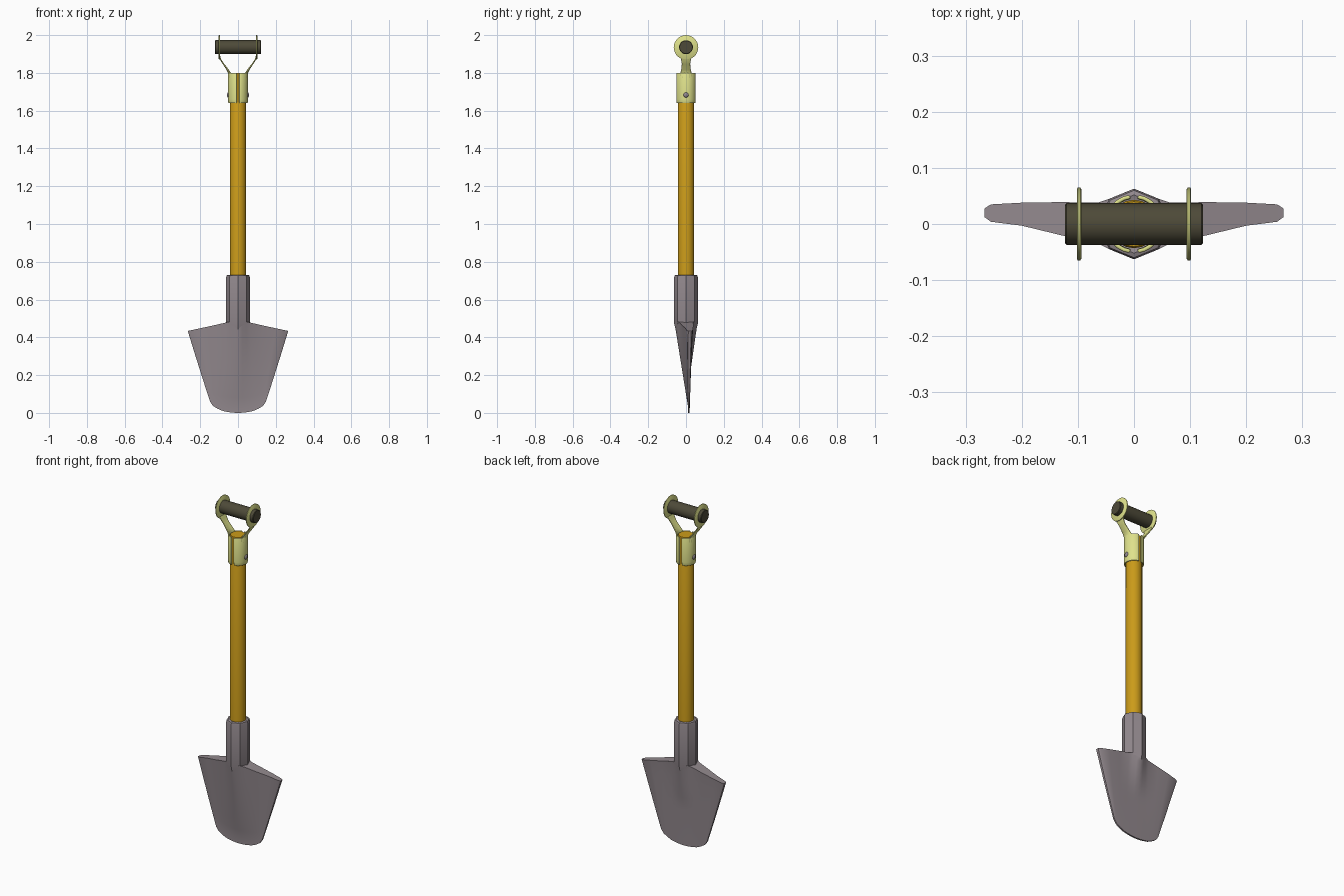
import bpy, bmesh
from math import sin, cos, pi, radians
from mathutils import Matrix

if "Cube" in bpy.data.objects:
    bpy.data.objects.remove(bpy.data.objects["Cube"])


def material(name, rgb):
    m = bpy.data.materials.new(name)
    m.diffuse_color = (*rgb, 1)
    m.use_nodes = True
    m.node_tree.nodes["Principled BSDF"].inputs["Base Color"].default_value = m.diffuse_color
    return m


STEEL = material("steel", (0.29, 0.25, 0.27))
WOOD = material("wood", (0.60, 0.33, 0.01))
CLIP = material("clip", (0.74, 0.76, 0.26))
GRIP = material("grip", (0.075, 0.068, 0.04))


def finish(name, bm, mat, angle=35):
    bmesh.ops.remove_doubles(bm, verts=bm.verts, dist=1e-5)
    bmesh.ops.recalc_face_normals(bm, faces=bm.faces)
    me = bpy.data.meshes.new(name)
    bm.to_mesh(me)
    bm.free()
    me.materials.append(mat)
    ob = bpy.data.objects.new(name, me)
    bpy.context.collection.objects.link(ob)
    bpy.ops.object.select_all(action='DESELECT')
    ob.select_set(True)
    bpy.context.view_layer.objects.active = ob
    bpy.ops.object.shade_smooth_by_angle(angle=radians(angle))
    return ob


def add_grid(bm, rows, closed=False):
    """Skin rows of points with quads."""
    vs = [[bm.verts.new(p) for p in r] for r in rows]
    for a, b in zip(vs, vs[1:]):
        n = len(a)
        for i in range(n if closed else n - 1):
            j = (i + 1) % n
            bm.faces.new((a[i], a[j], b[j], b[i]))
    return vs


def lathe(name, profile, sides, mat, matrix=Matrix(), angle=35):
    """Revolve (radius, height) points about z and cap both ends."""
    bm = bmesh.new()
    vs = add_grid(bm, [[(r * cos(2 * pi * i / sides), r * sin(2 * pi * i / sides), z)
                        for i in range(sides)] for r, z in profile], True)
    bm.faces.new(vs[0])
    bm.faces.new(vs[-1])
    bm.transform(matrix)
    return finish(name, bm, mat, angle)


def mirror_x(ob):
    m = ob.modifiers.new("mirror", 'MIRROR')
    m.use_clip = False
    m.use_mirror_merge = False


def sheet(name, rows, thick, mat):
    """Thin bent sheet, mirrored to the other side."""
    bm = bmesh.new()
    add_grid(bm, rows)
    ob = finish(name, bm, mat)
    s = ob.modifiers.new("thickness", 'SOLIDIFY')
    s.thickness, s.offset = thick, 0
    b = ob.modifiers.new("bevel", 'BEVEL')
    b.width, b.segments, b.angle_limit = 0.0025, 2, radians(50)
    mirror_x(ob)
    return ob


# Blade: columns of (top x, top z, front y, plate y, ridge, bottom x, bottom z)
COLS = [(0.0, 0.485, -0.062, 0.038, 0.025, 0.0, 0.0),
        (0.022, 0.485, -0.054, 0.038, 0.016, 0.025, 0.001),
        (0.044, 0.483, -0.045, 0.038, 0.007, 0.05, 0.004),
        (0.065, 0.478, -0.034, 0.038, 0.0, 0.08, 0.010),
        (0.13, 0.463, -0.020, 0.039, 0.0, 0.108, 0.022),
        (0.20, 0.448, -0.003, 0.038, 0.0, 0.132, 0.037),
        (0.255, 0.436, 0.004, 0.035, 0.0, 0.147, 0.058),
        (0.266, 0.434, 0.012, 0.028, 0.0, 0.150, 0.066)]


def blade_side(back):
    rows = []
    for k in range(13):
        u = k / 12
        row = []
        for sx in (-1, 1):
            for c in (COLS[:0:-1] if sx < 0 else COLS):
                x0, z0, yf, yp, rd, x1, z1 = c
                x = x0 + (x1 - x0) * u + 0.016 * u * (1 - u) * x0
                if back:
                    y = yp + (0.019 - yp) * u ** 0.8 + rd * max(0, 1 - u / 0.5)
                else:
                    y = yf + (0.010 - yf) * min(1, u * 1.08)
                row.append((sx * x, y, z0 + (z1 - z0) * u))
        rows.append(row)
    return rows


bm = bmesh.new()
front, back = blade_side(False), blade_side(True)
add_grid(bm, front)
add_grid(bm, back)
# rim joining front and back
rim = [g[0] + [r[-1] for r in g[1:]] + g[-1][-2::-1] + [r[0] for r in g[-2:0:-1]]
       for g in (front, back)]
add_grid(bm, rim, True)
finish("blade", bm, STEEL, 40)

# Socket and shaft
lathe("socket", [(0.05, 0.42), (0.063, 0.475), (0.063, 0.718), (0.060, 0.728), (0.052, 0.731), (0.042, 0.728)],
      8, STEEL, angle=30)
lathe("shaft", [(0.043, 0.6), (0.043, 1.793), (0.040, 1.80)], 20, WOOD)

# Collar halves wrapped round the shaft top
arc = [radians(-82 + 164 * i / 12) for i in range(13)]
sheet("collar_half", [[(r * cos(a), r * sin(a), z) for a in arc]
                      for r, z in ((0.048, 1.64), (0.049, 1.66), (0.049, 1.80))], 0.007, CLIP)

# Straps rising from the collar to the eyelets: (x, z, half width, curl)
path = [(0.049, 1.77, 0.030, 0.010), (0.049, 1.80, 0.029, 0.009), (0.058, 1.818, 0.025, 0.005),
        (0.078, 1.848, 0.022, 0.001), (0.093, 1.872, 0.026, 0), (0.098, 1.89, 0.034, 0)]
sheet("strap", [[(x - curl * t * t, w * t, z) for t in (-1, -0.5, 0, 0.5, 1)]
                for x, z, w, curl in path], 0.007, CLIP)


def along_x(x, z):
    return Matrix.Translation((x, 0, z)) @ Matrix.Rotation(pi / 2, 4, 'Y')


# Eyelets, grip bar and rivets
mirror_x(lathe("eyelet", [(0.062, -0.004), (0.065, -0.002), (0.065, 0.002), (0.062, 0.004)],
               28, CLIP, along_x(0.098, 1.935)))
lathe("grip", [(0.034, -0.123), (0.037, -0.120), (0.037, 0.120), (0.034, 0.123)],
      20, GRIP, along_x(0, 1.936))
mirror_x(lathe("rivet", [(0.014, -0.006), (0.014, 0.001), (0.010, 0.004), (0.004, 0.006)],
               10, STEEL, along_x(0.052, 1.683), 60))
